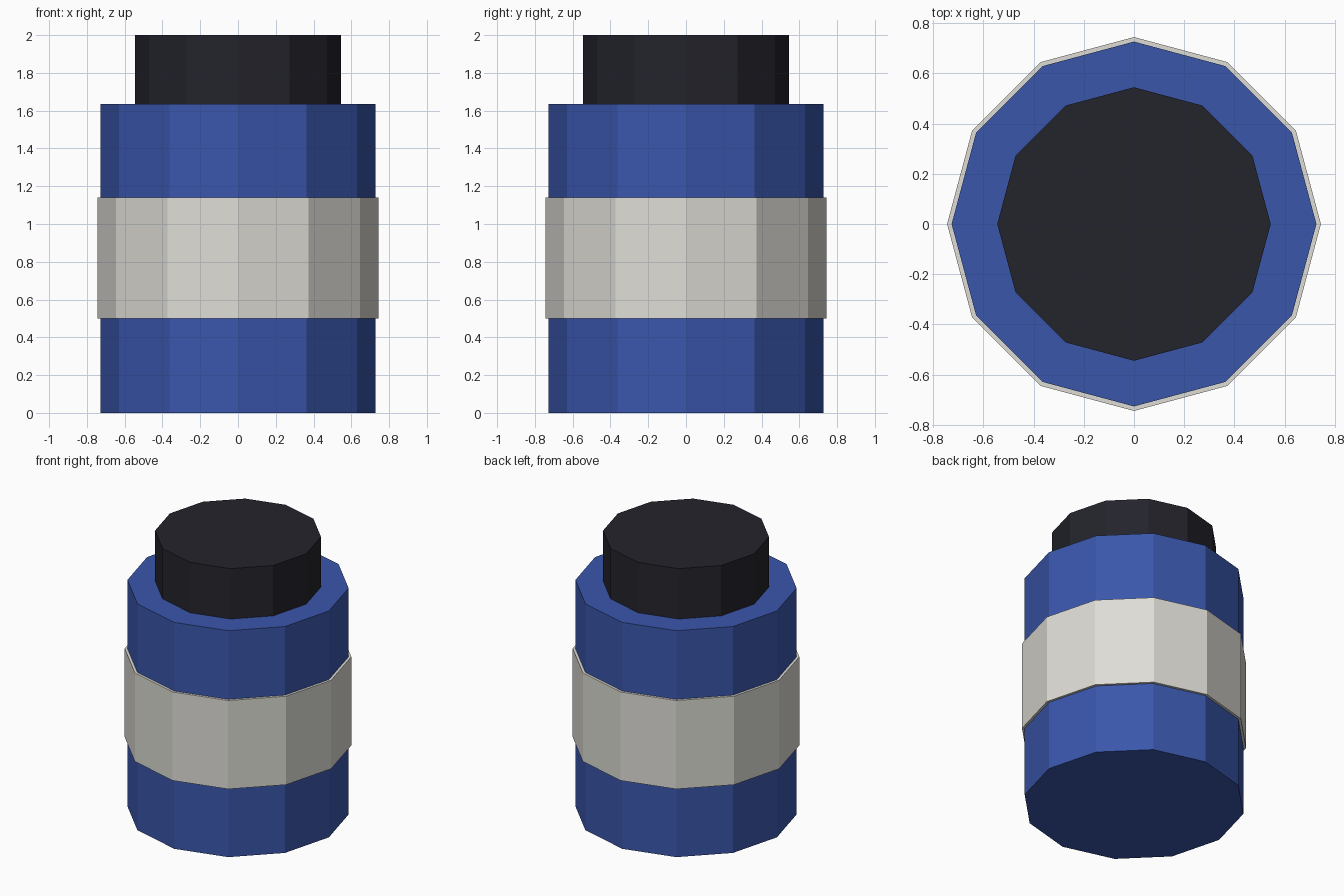
import bpy

if "Cube" in bpy.data.objects:
    bpy.data.objects.remove(bpy.data.objects["Cube"])


def material(name, rgb):
    m = bpy.data.materials.new(name)
    m.diffuse_color = (*rgb, 1.0)
    m.use_nodes = True
    m.node_tree.nodes["Principled BSDF"].inputs["Base Color"].default_value = m.diffuse_color
    return m


def drum(name, radius, z0, z1, mat):
    # Flat-shaded 12-sided cylinder between two heights
    bpy.ops.mesh.primitive_cylinder_add(
        vertices=12, radius=radius, depth=z1 - z0, location=(0, 0, (z0 + z1) / 2))
    ob = bpy.context.object
    ob.name = name
    ob.data.materials.append(mat)
    return ob


blue = material("blue", (0.042, 0.093, 0.41))
pale = material("pale grey", (0.73, 0.72, 0.67))
black = material("near black", (0.017, 0.017, 0.025))

# Jar body, wrapped label band and lid
drum("body", 0.727, 0.0, 1.636, blue)
drum("label_band", 0.745, 0.50, 1.14, pale)
drum("lid", 0.545, 1.636, 2.0, black)
